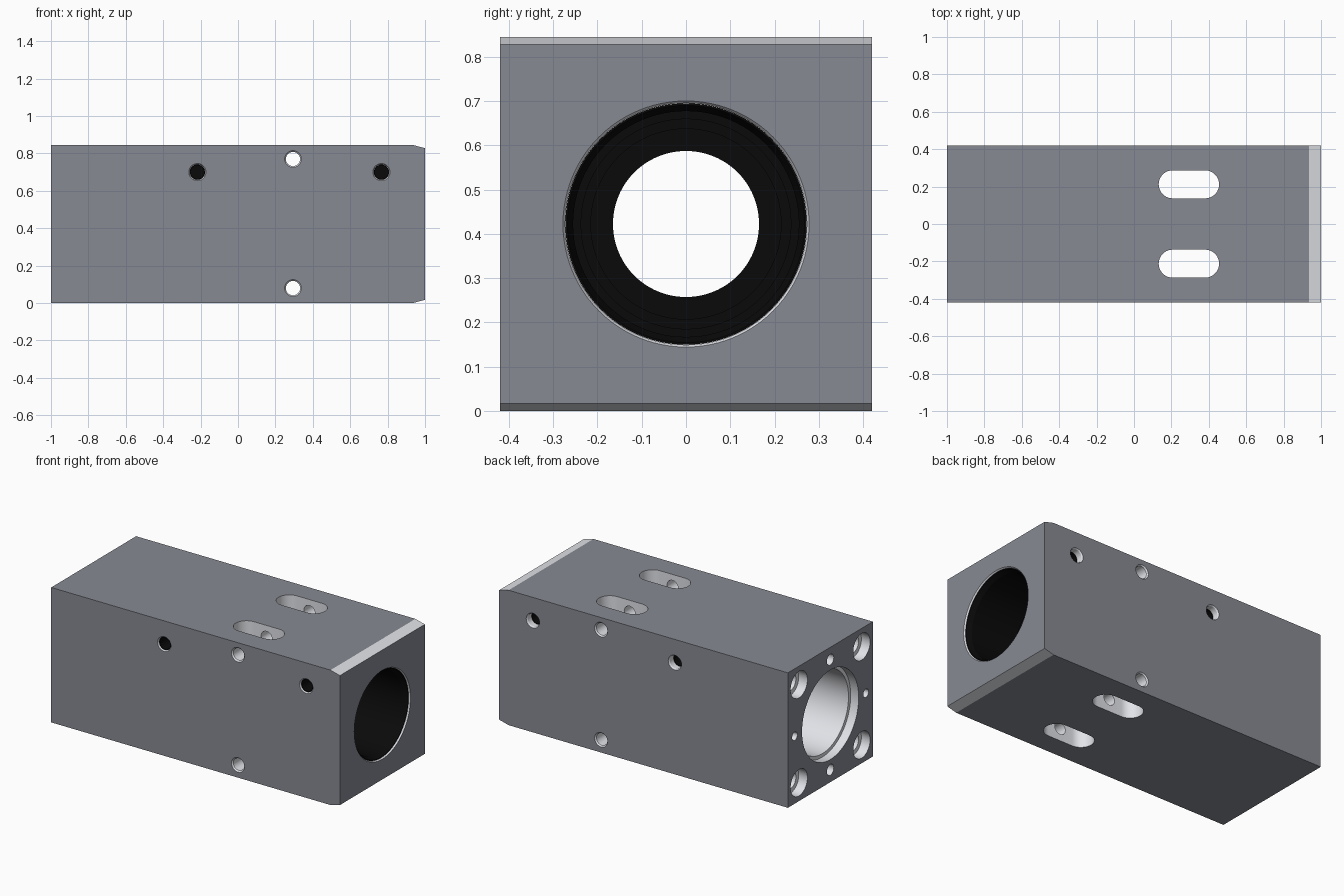
import bpy, bmesh, math
from mathutils import Matrix, Vector

if "Cube" in bpy.data.objects:
    bpy.data.objects.remove(bpy.data.objects["Cube"])

W, H, CZ = 0.42, 0.845, 0.4225


def material(name, rgb):
    m = bpy.data.materials.new(name)
    m.diffuse_color = (*rgb, 1)
    m.use_nodes = True
    m.node_tree.nodes["Principled BSDF"].inputs["Base Color"].default_value = m.diffuse_color
    return m


black = material("black_lining", (0.003, 0.003, 0.003))
dark = material("dark_outside", (0.245, 0.255, 0.295))
bare = material("bare_metal", (0.76, 0.77, 0.81))


def make_object(name, bm):
    bmesh.ops.recalc_face_normals(bm, faces=bm.faces)
    me = bpy.data.meshes.new(name)
    bm.to_mesh(me)
    bm.free()
    ob = bpy.data.objects.new(name, me)
    bpy.context.collection.objects.link(ob)
    return ob


def extrude(name, pts, vec):
    """Solid from a flat outline pushed along a vector."""
    bm = bmesh.new()
    face = bm.faces.new([bm.verts.new(p) for p in pts])
    res = bmesh.ops.extrude_face_region(bm, geom=[face], use_keep_orig=True)
    bmesh.ops.translate(bm, vec=vec, verts=[v for v in res["geom"] if isinstance(v, bmesh.types.BMVert)])
    return make_object(name, bm)


def lathe(name, profile, origin, axis, n=48):
    """Closed (distance, radius) profile turned round an axis."""
    rot = Vector((1, 0, 0)).rotation_difference(Vector(axis)).to_matrix().to_4x4()
    mat = Matrix.Translation(origin) @ rot
    bm = bmesh.new()
    rings = []
    for d, r in profile:
        if r == 0:
            rings.append([bm.verts.new(mat @ Vector((d, 0, 0)))] * n)
        else:
            rings.append([bm.verts.new(mat @ Vector((d, r * math.cos(2 * math.pi * i / n),
                                                     r * math.sin(2 * math.pi * i / n)))) for i in range(n)])
    for a, b in zip(rings, rings[1:] + rings[:1]):
        for i in range(n):
            j = (i + 1) % n
            vs = list(dict.fromkeys((a[i], a[j], b[j], b[i])))
            if len(vs) > 2:
                bm.faces.new(vs)
    return make_object(name, bm)


def drill(profile, origin, axis, n=40):
    """Cutter from an outer profile, closed on the axis."""
    full = [(profile[0][0], 0)] + profile + [(profile[-1][0], 0)]
    cutters.append(lathe("hole_cutter", full, origin, axis, n))


def smooth(ob):
    bpy.ops.object.select_all(action='DESELECT')
    ob.select_set(True)
    bpy.context.view_layer.objects.active = ob
    bpy.ops.object.shade_smooth_by_angle(angle=math.radians(12))


# Block with the lead-in chamfers on the right end
block = extrude("housing_block",
                [(x, -W, z) for x, z in ((-1, 0), (0.935, 0), (1, 0.017), (1, H - 0.017), (0.935, H), (-1, H))],
                (0, 2 * W, 0))
cutters = []

# Stepped main bore along the block
drill([(-1.1, 0.28), (-0.945, 0.28), (-0.945, 0.258), (0.0, 0.258), (0.0, 0.165), (0.55, 0.165),
       (0.55, 0.273), (0.992, 0.273), (1.0, 0.278), (1.1, 0.278)], (0, 0, CZ), (1, 0, 0), 96)

# Two vertical slots through the block
for s in (-1, 1):
    outline = []
    for cx, start in ((0.38, -90), (0.207, 90)):
        for i in range(19):
            a = math.radians(start + 10 * i)
            outline.append((cx + 0.075 * math.cos(a), s * 0.212 + 0.075 * math.sin(a), -0.1))
    cutters.append(extrude("slot_cutter", outline, (0, 0, H + 0.2)))

# Cross pin holes running front to back
for z in (0.08, 0.77):
    drill([(-0.6, 0.045), (-W, 0.045), (-W + 0.008, 0.038), (W - 0.008, 0.038), (W, 0.045), (0.6, 0.045)],
          (0.294, 0, z), (0, 1, 0))

# Side ports on both long faces
for x in (-0.217, 0.767):
    for s in (-1, 1):
        drill([(-0.1, 0.046), (0, 0.046), (0.008, 0.041), (0.22, 0.041)], (x, s * W, 0.70), (0, -s, 0))

# Counterbored corner bolt holes and small mid-side holes on the left end
for sy in (-1, 1):
    for sz in (-1, 1):
        drill([(-0.1, 0.083), (0.06, 0.083), (0.06, 0.055), (0.8, 0.055)],
              (-1, sy * 0.31, CZ + sz * 0.307), (1, 0, 0))
for s in (-1, 1):
    drill([(-0.1, 0.034), (0.2, 0.034)], (-1, 0, CZ + s * 0.345), (1, 0, 0))
    drill([(-0.1, 0.026), (0.2, 0.026)], (-1, s * 0.352, CZ), (1, 0, 0))

# Cut all openings
bpy.context.view_layer.objects.active = block
for c in cutters:
    c.hide_render = True
    m = block.modifiers.new("cut", 'BOOLEAN')
    m.operation, m.solver, m.object = 'DIFFERENCE', 'EXACT', c
    bpy.ops.object.modifier_apply(modifier=m.name)
    bpy.data.objects.remove(c)

# Dark finish on the six outer faces, bare metal on chamfers and machined holes
block.data.materials.clear()
block.data.materials.append(dark)
block.data.materials.append(bare)
for p in block.data.polygons:
    c = p.center
    outer = max(abs(c.x) - 1, abs(c.y) - W, abs(c.z - CZ) - H / 2) > -1e-4
    p.material_index = 0 if outer and max(abs(k) for k in p.normal) > 0.999 else 1
smooth(block)

# Black stepped bushing in the right bore
bushing = lathe("bore_bushing",
                [(0.551, 0.165), (0.551, 0.2725), (0.991, 0.2725), (0.991, 0.268), (0.96, 0.255), (0.65, 0.255),
                 (0.65, 0.237), (0.62, 0.237), (0.62, 0.215), (0.59, 0.215), (0.59, 0.165)],
                (0, 0, CZ), (1, 0, 0), 96)
linings = [bushing]

# Black cup linings in the side ports, set deeper on the back
for x in (-0.217, 0.767):
    for s, d in ((-1, 0.008), (1, 0.045)):
        linings.append(lathe("port_lining", [(d, 0.0405), (d, 0.036), (0.19, 0.036), (0.19, 0), (0.2, 0), (0.2, 0.0405)],
                             (x, s * W, 0.70), (0, -s, 0), 40))
for ob in linings:
    ob.data.materials.append(black)
    smooth(ob)
